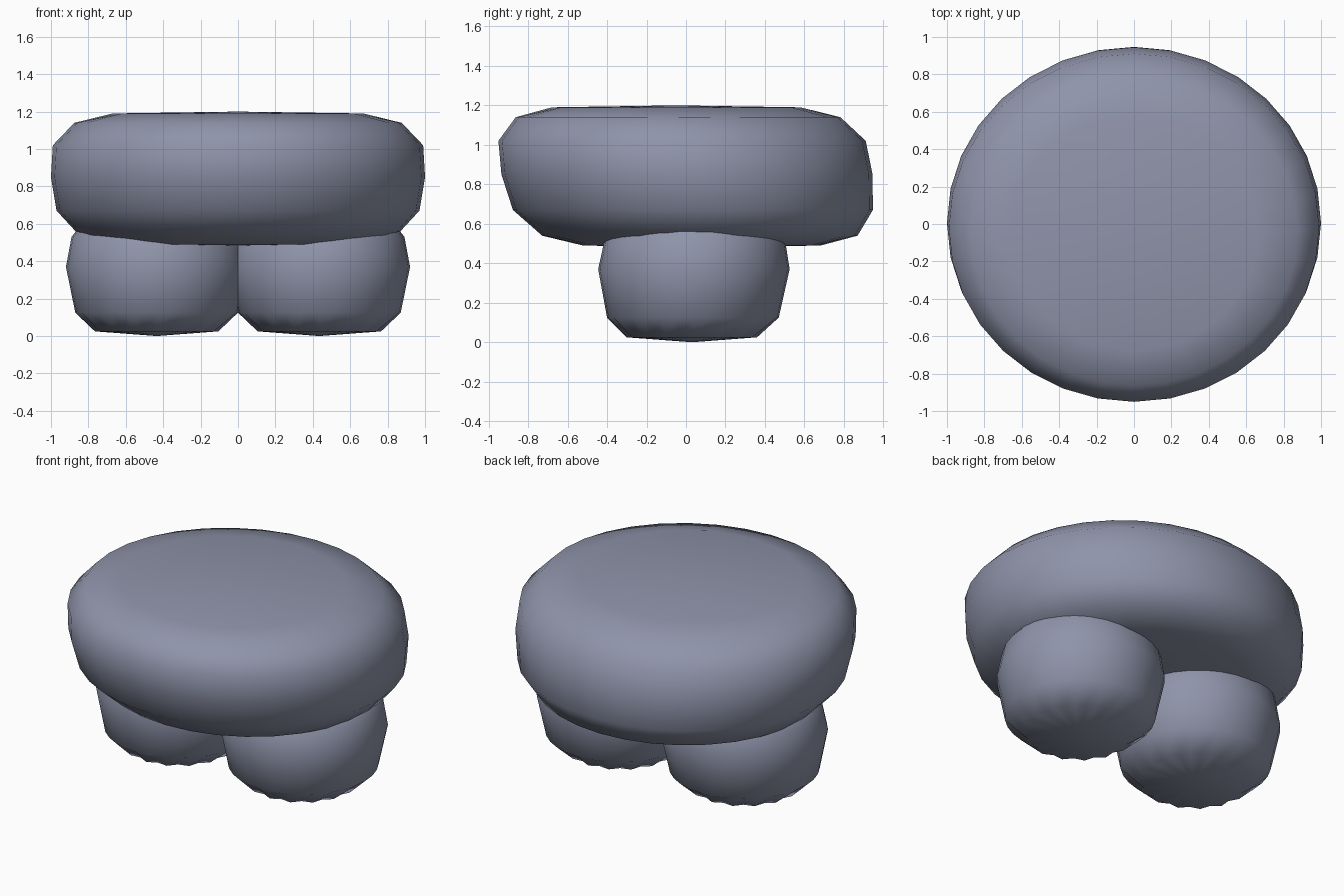
import bpy, bmesh
from math import cos, sin, pi

cube = bpy.data.objects.get("Cube")
if cube:
    bpy.data.objects.remove(cube)

SEGMENTS = 32

slate = bpy.data.materials.new("slate_blue_grey")
slate.use_nodes = True
colour = (0.275, 0.295, 0.40, 1)
slate.diffuse_color = colour
slate.node_tree.nodes["Principled BSDF"].inputs["Base Color"].default_value = colour


def lathe(name, rings, bottom, top, centre_x=0.0, squash=1.0):
    """Stack of rings (radius, z, y offset, pleat depth) closed by two poles."""
    bm = bmesh.new()
    loops = []
    for radius, z, y, pleat in rings:
        loop = []
        for i in range(SEGMENTS):
            a = 2 * pi * i / SEGMENTS
            r = radius - pleat * (i % 2)
            loop.append(bm.verts.new((centre_x + r * cos(a), y + r * squash * sin(a), z)))
        loops.append(loop)
    low = bm.verts.new((centre_x, bottom[0], bottom[1]))
    high = bm.verts.new((centre_x, top[0], top[1]))
    for i in range(SEGMENTS):
        j = (i + 1) % SEGMENTS
        for a, b in zip(loops, loops[1:]):
            bm.faces.new((a[i], a[j], b[j], b[i]))
        bm.faces.new((low, loops[0][j], loops[0][i]))
        bm.faces.new((high, loops[-1][i], loops[-1][j]))
    mesh = bpy.data.meshes.new(name)
    bm.to_mesh(mesh)
    bm.free()
    mesh.materials.append(slate)
    mesh.shade_smooth()
    obj = bpy.data.objects.new(name, mesh)
    bpy.context.collection.objects.link(obj)
    return obj


# Wide cushion body, leaning slightly forward towards the top
body_rings = [
    (0.64, 0.49, 0.08, 0.01),
    (0.85, 0.54, 0.07, 0),
    (0.97, 0.67, 0.035, 0),
    (1.00, 0.85, 0.005, 0),
    (0.99, 1.02, -0.02, 0),
    (0.875, 1.14, -0.04, 0),
    (0.67, 1.19, -0.05, 0.015),
]
lathe("body", body_rings, (0.08, 0.48), (-0.05, 1.2), squash=0.94)

# Two rounded feet with pleated soles, tucked into the body
foot_rings = [
    (0.33, 0.025, 0.03, 0.025),
    (0.435, 0.125, 0.035, 0),
    (0.485, 0.37, 0.04, 0),
    (0.455, 0.53, 0.045, 0),
    (0.40, 0.60, 0.05, 0),
    (0.25, 0.66, 0.05, 0),
]
for side, x in (("left", 0.435), ("right", -0.435)):
    lathe(side + "_foot", foot_rings, (0.03, 0.0), (0.05, 0.68), centre_x=x)
